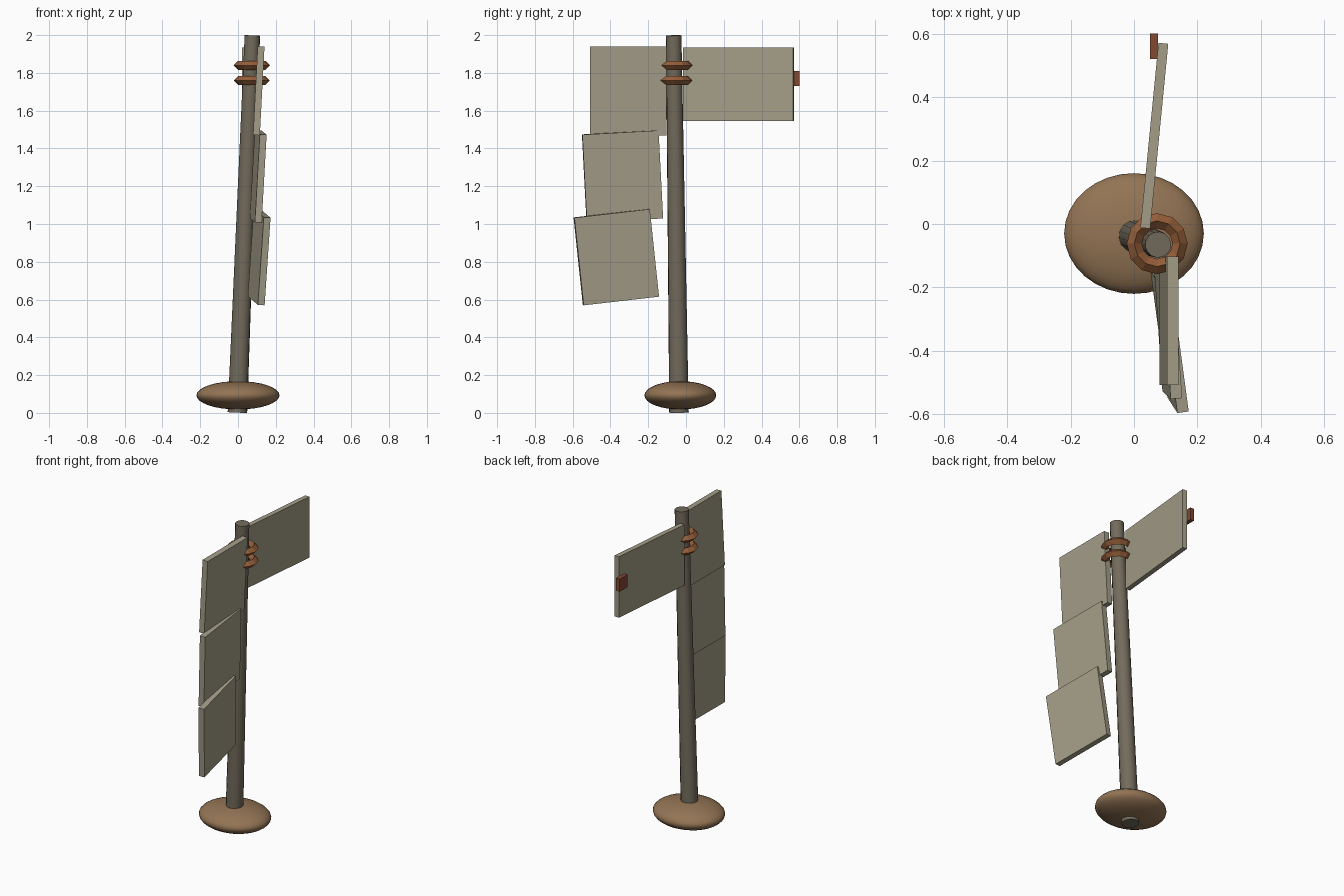
import bpy
from math import radians
from mathutils import Vector

if "Cube" in bpy.data.objects:
    bpy.data.objects.remove(bpy.data.objects["Cube"])


def material(name, rgb):
    m = bpy.data.materials.new(name)
    m.use_nodes = True
    m.diffuse_color = (*rgb, 1)
    m.node_tree.nodes["Principled BSDF"].inputs["Base Color"].default_value = (*rgb, 1)
    return m


board_wood = material("pale weathered wood", (0.37, 0.34, 0.245))
pole_wood = material("grey brown wood", (0.17, 0.147, 0.107))
mound_earth = material("brown earth", (0.29, 0.174, 0.089))
rope = material("orange rope", (0.305, 0.115, 0.042))
red_tag = material("rust red", (0.23, 0.065, 0.034))


def finish(name, mat, smooth=False):
    ob = bpy.context.object
    ob.name = name
    ob.data.materials.append(mat)
    if smooth:
        bpy.ops.object.shade_smooth_by_angle(angle=radians(40))
    return ob


def board(name, mat, centre, size, turn=(0, 0, 0)):
    bpy.ops.mesh.primitive_cube_add(size=1, location=centre,
                                    rotation=[radians(a) for a in turn])
    ob = finish(name, mat)
    ob.scale = size
    return ob


# Leaning, tapered pole
foot, tip = Vector((-0.003, -0.037, 0.002)), Vector((0.076, -0.065, 1.998))
axis = tip - foot
bpy.ops.mesh.primitive_cone_add(vertices=14, radius1=0.052, radius2=0.041,
                                depth=axis.length, location=(foot + tip) / 2,
                                rotation=axis.to_track_quat("Z", "Y").to_euler())
finish("pole", pole_wood, True)

# Flattened mound around the foot
bpy.ops.mesh.primitive_uv_sphere_add(segments=32, ring_count=16, radius=1,
                                     location=(0, -0.03, 0.093))
finish("base_mound", mound_earth, True).scale = (0.22, 0.19, 0.075)

# Rope rings near the top
for name, z in (("upper_ring", 1.84), ("lower_ring", 1.76)):
    bpy.ops.mesh.primitive_torus_add(major_segments=12, minor_segments=4,
                                     major_radius=0.072, minor_radius=0.024,
                                     location=(0.073, -0.062, z))
    finish(name, rope)

# Three overlapping boards, each turned further than the one above
board("upper_board", board_wood, (0.11, -0.305, 1.705), (0.036, 0.405, 0.47), (0, 3, 0))
board("middle_board", board_wood, (0.107, -0.336, 1.252), (0.036, 0.405, 0.467), (3.2, 3, 4))
board("lower_board", board_wood, (0.112, -0.369, 0.825), (0.036, 0.405, 0.467), (6.5, 3, 8))

# Long arm board with a small tag at its end
board("arm_board", board_wood, (0.064, 0.278, 1.74), (0.031, 0.585, 0.39), (0, 0, -5.6))
board("end_tag", red_tag, (0.063, 0.56, 1.77), (0.026, 0.08, 0.08))
